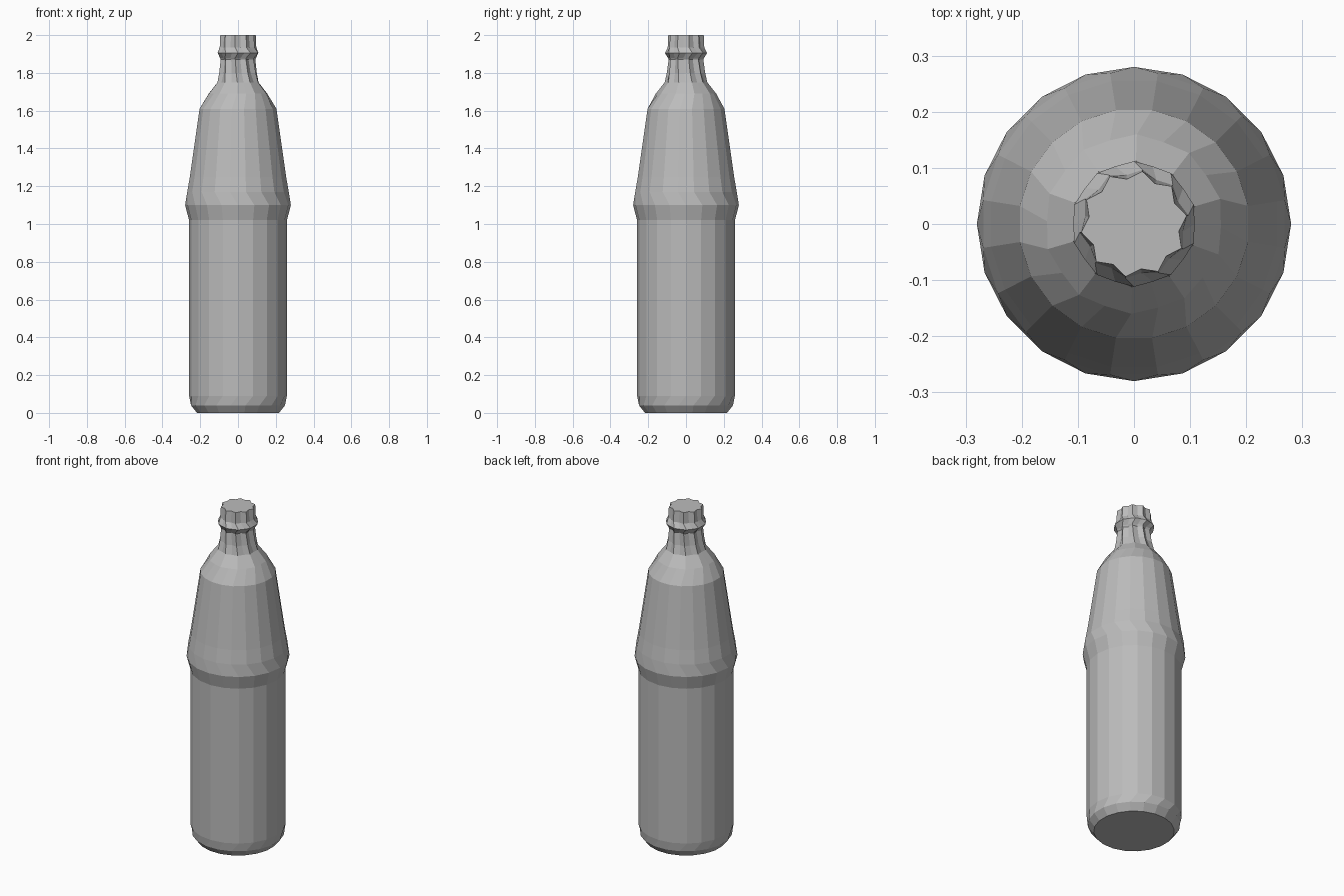
import bpy, bmesh
from math import cos, sin, pi

cube = bpy.data.objects.get("Cube")
if cube:
    bpy.data.objects.remove(cube, do_unlink=True)

SIDES = 20

grey = bpy.data.materials.new("bottle_grey")
grey.use_nodes = True
colour = (0.5, 0.5, 0.5, 1)
grey.diffuse_color = colour
grey.node_tree.nodes["Principled BSDF"].inputs["Base Color"].default_value = colour


def ring(bm, z, radius, twist, flute):
    """One ring; twist is in side steps, flute pulls every second point in."""
    verts = []
    for i in range(SIDES):
        a = 2 * pi * (i + 0.5 + twist) / SIDES
        r = radius - (flute if i % 2 else 0)
        verts.append(bm.verts.new((r * cos(a), r * sin(a), z)))
    return verts


def lathe(name, profile):
    """Faceted solid of revolution, closed at both ends."""
    bm = bmesh.new()
    rings = [ring(bm, *row) for row in profile]
    for low, high in zip(rings, rings[1:]):
        for i in range(SIDES):
            j = (i + 1) % SIDES
            bm.faces.new((low[i], low[j], high[j], high[i]))
    bm.faces.new(rings[0][::-1])
    bm.faces.new(rings[-1])
    bmesh.ops.recalc_face_normals(bm, faces=bm.faces)
    mesh = bpy.data.meshes.new(name)
    bm.to_mesh(mesh)
    bm.free()
    mesh.materials.append(grey)
    obj = bpy.data.objects.new(name, mesh)
    bpy.context.collection.objects.link(obj)
    return obj


# Body: height, radius, twist, flute depth
lathe("bottle_body", [
    (0.00, 0.220, 0.0, 0),
    (0.04, 0.252, 0.0, 0),
    (0.09, 0.259, 0.5, 0),
    (1.02, 0.259, 0.5, 0),
    (1.10, 0.280, 0.5, 0),
    (1.17, 0.272, 0.0, 0),
    (1.25, 0.258, 0.0, 0),
    (1.61, 0.206, 0.0, 0),
    (1.69, 0.160, 0.4, 0.005),
    (1.75, 0.113, 0.4, 0.008),
])

# Fluted neck with a collar under the mouth
lathe("bottle_neck", [
    (1.75, 0.113, 0.4, 0.008),
    (1.80, 0.102, 0.2, 0.014),
    (1.87, 0.093, 0.0, 0.014),
    (1.88, 0.097, 0.0, 0.010),
    (1.905, 0.112, 0.5, 0.004),
    (1.935, 0.098, 0.0, 0.010),
    (2.00, 0.095, 0.0, 0.014),
])
